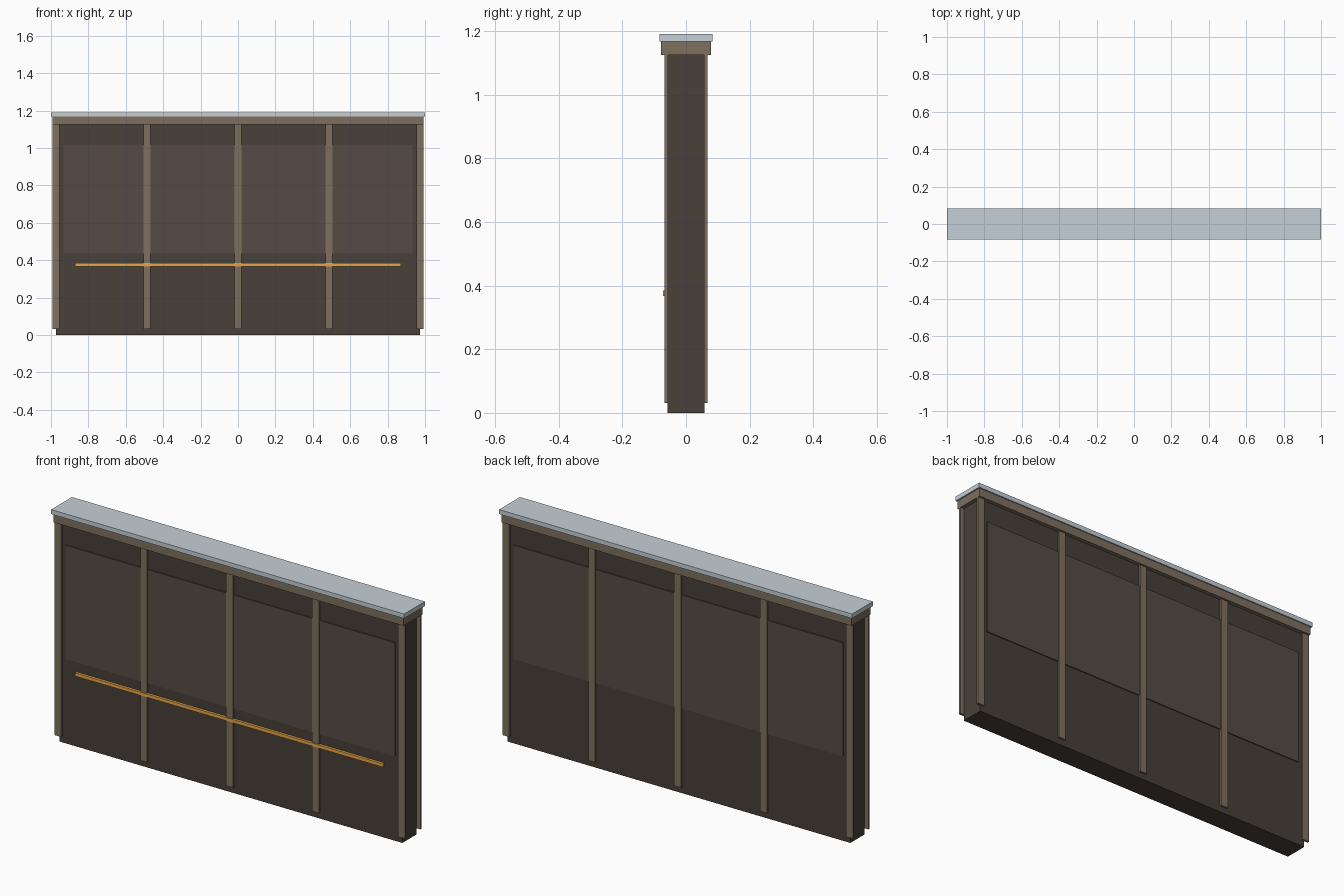
import bpy

if "Cube" in bpy.data.objects:
    bpy.data.objects.remove(bpy.data.objects["Cube"])


def material(name, rgb):
    m = bpy.data.materials.new(name)
    m.diffuse_color = (*rgb, 1)
    m.use_nodes = True
    m.node_tree.nodes["Principled BSDF"].inputs["Base Color"].default_value = m.diffuse_color
    return m


CORE = material("dark_brown", (0.065, 0.05, 0.041))
PANEL = material("panel_brown", (0.095, 0.07, 0.058))
TRIM = material("trim_brown", (0.21, 0.16, 0.115))
CAP = material("pale_metal", (0.56, 0.63, 0.68))
ORANGE = material("orange", (0.8, 0.38, 0.06))


def box(name, x, y, z, mat):
    """Box from (min, max) pairs on each axis."""
    bpy.ops.mesh.primitive_cube_add(
        size=1, location=[(a + b) / 2 for a, b in (x, y, z)])
    o = bpy.context.object
    o.name = name
    o.scale = [b - a for a, b in (x, y, z)]
    bpy.ops.object.transform_apply(location=False, rotation=False, scale=True)
    o.data.materials.append(mat)


# wall body, top rail and cap
box("wall_core", (-0.972, 0.972), (-0.058, 0.058), (0, 1.127), CORE)
box("top_rail", (-0.992, 0.992), (-0.078, 0.078), (1.125, 1.168), TRIM)
box("cap", (-1, 1), (-0.084, 0.084), (1.167, 1.19), CAP)

# raised panels and posts on both faces
for side, s in (("front", -1), ("back", 1)):
    def depth(a, b):
        return tuple(sorted((s * a, s * b)))
    box(side + "_panel", (-0.933, 0.933), depth(0.055, 0.063), (0.435, 1.017), PANEL)
    for i in range(-2, 3):
        c = i * 0.487
        box(f"{side}_post_{i + 3}", (c - 0.019, c + 0.019),
            depth(0.057, 0.068), (0.031, 1.127), TRIM)

# accent strip on the front only
box("accent_strip", (-0.872, 0.872), (-0.073, -0.06), (0.367, 0.384), ORANGE)
